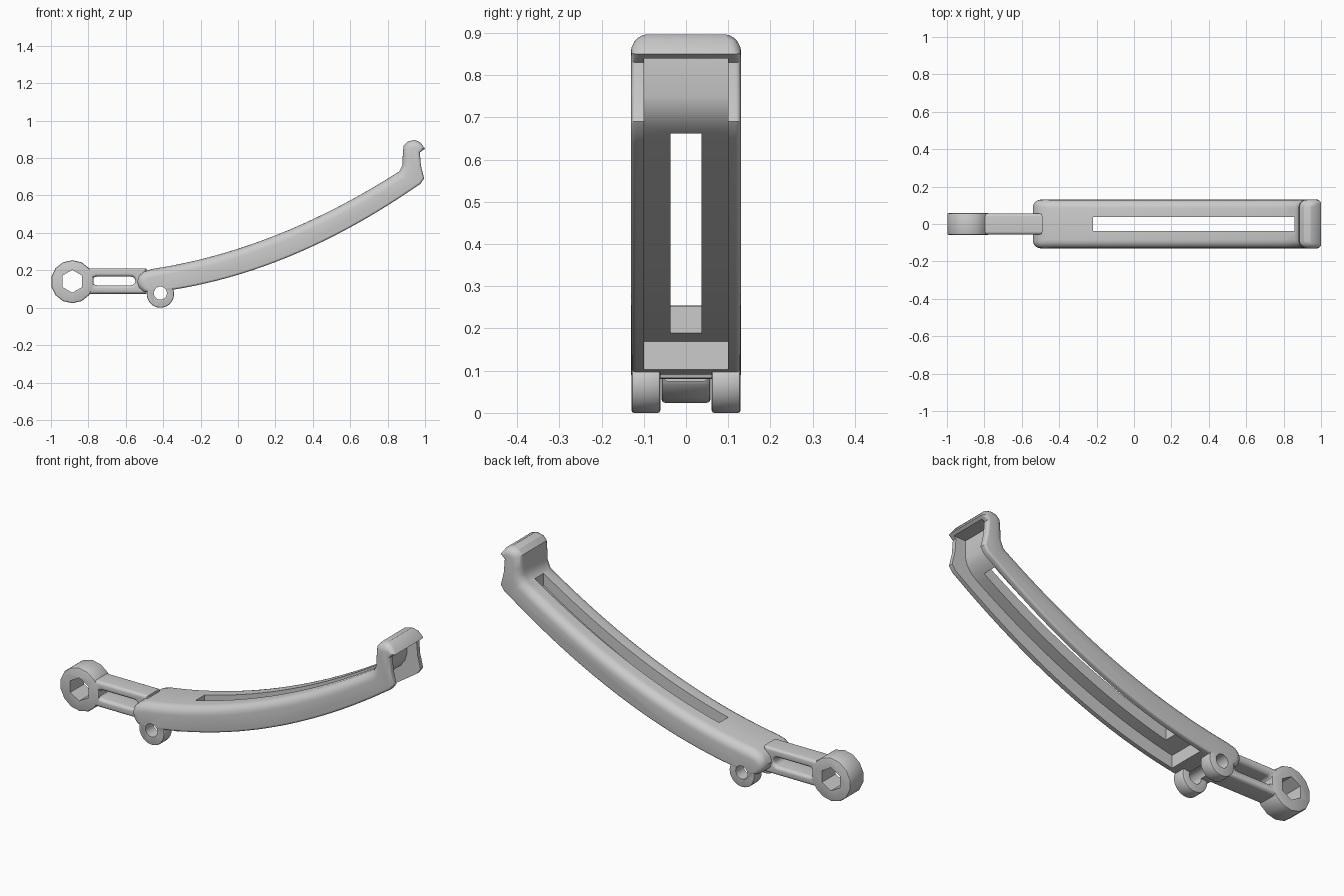
import bpy, bmesh, math
from mathutils import Vector

if "Cube" in bpy.data.objects:
    bpy.data.objects.remove(bpy.data.objects["Cube"])


def slab(name, pts, half, w=0.0, steps=5, y=0.0):
    """Extrude an x-z outline (counter-clockwise) along y with rounded rims.
    w is one rim radius or one per point; a negative radius flares outward."""
    n = len(pts)
    ws = w if isinstance(w, list) else [w] * n
    P = [Vector(p) for p in pts]
    normals = []
    for i in range(n):
        a, b = (P[i] - P[i - 1]).normalized(), (P[(i + 1) % n] - P[i]).normalized()
        na, nb = Vector((-a.y, a.x)), Vector((-b.y, b.x))
        m = (na + nb).normalized()
        normals.append(m / max(m.dot(na), 0.6))
    arc = [i / steps * math.pi / 2 for i in range(steps + 1)] if any(ws) else [0]
    levels = [(-1, a) for a in reversed(arc)] + [(1, a) for a in arc]
    bm = bmesh.new()
    rings = []
    for s, a in levels:
        ring = []
        for p, m, r in zip(P, normals, ws):
            q = p + m * r * (1 - math.cos(a))
            ring.append(bm.verts.new((q.x, y + s * (half - abs(r) * (1 - math.sin(a))), q.y)))
        rings.append(ring)
    for r0, r1 in zip(rings, rings[1:]):
        for i in range(n):
            j = (i + 1) % n
            bm.faces.new((r0[i], r0[j], r1[j], r1[i]))
    bm.faces.new(rings[0])
    bm.faces.new(rings[-1])
    bmesh.ops.recalc_face_normals(bm, faces=bm.faces)
    me = bpy.data.meshes.new(name)
    bm.to_mesh(me)
    bm.free()
    ob = bpy.data.objects.new(name, me)
    bpy.context.collection.objects.link(ob)
    return ob


def circle(cx, cz, r, n, turn=0.0):
    return [(cx + r * math.cos(turn + 2 * math.pi * i / n),
             cz + r * math.sin(turn + 2 * math.pi * i / n)) for i in range(n)]


def combine(ob, other, op='DIFFERENCE'):
    other.hide_render = True
    mod = ob.modifiers.new(op.title(), 'BOOLEAN')
    mod.operation, mod.object, mod.solver = op, other, 'EXACT'
    bpy.ops.object.select_all(action='DESELECT')
    bpy.context.view_layer.objects.active = ob
    ob.select_set(True)
    bpy.ops.object.modifier_apply(modifier=mod.name)
    bpy.data.objects.remove(other)


def span(a, b, n):
    return [a + (b - a) * i / (n - 1) for i in range(n)]


def top(x):
    return 0.315 + 0.32 * x + 0.185 * x * x


def bottom(x):
    return 0.176 + 0.30 * x + 0.204 * x * x


# Curved beam with its upturned end post
low = [(x, bottom(x)) for x in span(-0.47, 0.94, 24)]
low += [(0.975, 0.662), (0.995, 0.69), (0.978, 0.76), (0.972, 0.83)]
lip = [(1.0, 0.85), (0.975, 0.884)]
post = [(0.945, 0.897), (0.908, 0.889), (0.885, 0.865), (0.88, 0.80), (0.88, 0.765)]
high = [(x, top(x)) for x in span(0.862, -0.46, 24)]
tail = [(-0.505, 0.192), (-0.53, 0.17), (-0.54, 0.14), (-0.53, 0.108), (-0.505, 0.086)]
radii = ([0.012] * len(low) + [0.02, 0.03] + [0.04] * len(post)
         + [0.045] * len(high) + [0.04, 0.04, 0.04, 0.035, 0.025])
beam = slab("curved_beam", low + lip + post + high + tail, 0.13, radii)

# Hollow channel under the beam and inside the post
ceiling = [(x, top(x) - 0.065) for x in span(0.84, -0.31, 22)]
channel = [(-0.31, -0.1), (0.5, 0.0), (1.1, 0.4), (1.1, 0.84), (0.915, 0.84),
           (0.915, 0.75), (0.905, 0.715), (0.88, 0.68)] + ceiling
combine(beam, slab("channel_cutter", channel, 0.10))

# Long slot through the top plate
combine(beam, slab("slot_cutter", [(-0.22, 0.0), (0.857, 0.0), (0.857, 0.80), (-0.22, 0.80)],
                   0.037))

# Pair of pivot lugs with a common bore
for side in (-1, 1):
    combine(beam, slab("lug", circle(-0.415, 0.073, 0.073, 28), 0.034, 0.006, 2,
                       side * 0.095), 'UNION')
combine(beam, slab("lug_bore", circle(-0.415, 0.078, 0.035, 20), 0.3))

# Slotted arm
arm = slab("slotted_arm", [(-0.84, 0.074), (-0.49, 0.074), (-0.49, 0.21), (-0.84, 0.21)],
           0.056, 0.016)
cx0, cx1, cz, r = -0.755, -0.572, 0.143, 0.023
stadium = [(cx1 + r * math.cos(t), cz + r * math.sin(t)) for t in span(-math.pi / 2, math.pi / 2, 9)]
stadium += [(cx0 - r * math.cos(t), cz - r * math.sin(t)) for t in span(-math.pi / 2, math.pi / 2, 9)]
combine(arm, slab("arm_slot_cutter", stadium, 0.0565, -0.018))

# End ring with six-sided socket
combine(arm, slab("end_ring", circle(-0.886, 0.139, 0.115, 14, math.pi / 14), 0.058, 0.008, 2),
        'UNION')
combine(arm, slab("socket_cutter", circle(-0.886, 0.141, 0.061, 6, math.pi / 2), 0.3))

# Smooth shading with crisp edges
for ob in (beam, arm):
    bpy.ops.object.select_all(action='DESELECT')
    bpy.context.view_layer.objects.active = ob
    ob.select_set(True)
    bpy.ops.object.shade_smooth_by_angle(angle=math.radians(32))
